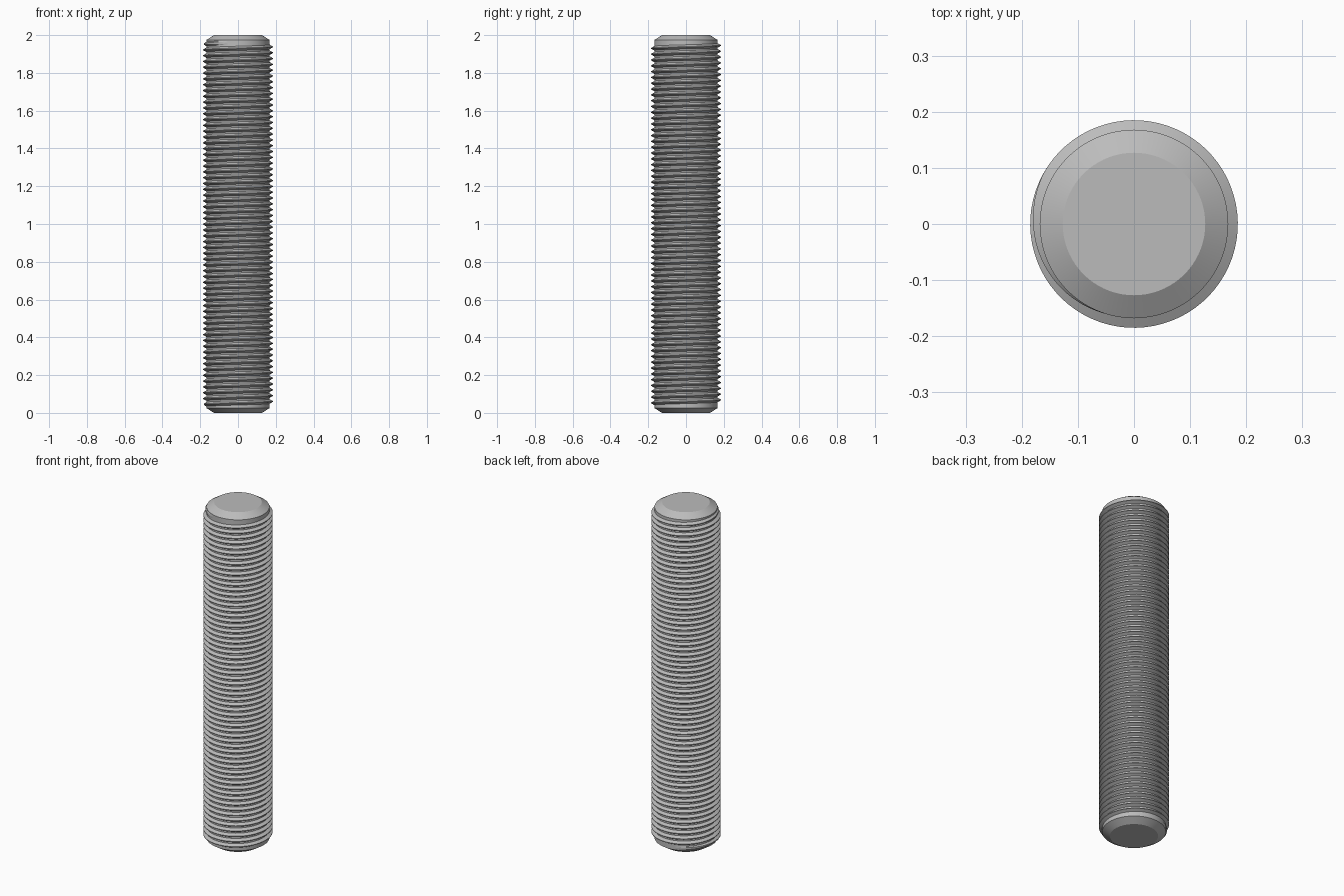
import bpy, bmesh, math

cube = bpy.data.objects.get("Cube")
if cube:
    bpy.data.objects.remove(cube)

LENGTH, CORE_R, CREST_R, TIP_R, CHAMFER = 2.0, 0.168, 0.185, 0.127, 0.026
PITCH, TURNS, STEPS = 2 / 65, 62.4, 72
START_Z, START_ANGLE, TAPER = 0.039, math.radians(106), 0.28

steel = bpy.data.materials.new("grey steel")
steel.use_nodes = True
grey = (0.5, 0.5, 0.5, 1)
steel.diffuse_color = grey
steel.node_tree.nodes["Principled BSDF"].inputs["Base Color"].default_value = grey


def finish(bm, name):
    """Turn a bmesh into a shaded object with sharp edges kept."""
    bmesh.ops.recalc_face_normals(bm, faces=bm.faces)
    mesh = bpy.data.meshes.new(name)
    bm.to_mesh(mesh)
    bm.free()
    mesh.materials.append(steel)
    obj = bpy.data.objects.new(name, mesh)
    bpy.context.collection.objects.link(obj)
    bpy.ops.object.select_all(action="DESELECT")
    obj.select_set(True)
    bpy.context.view_layer.objects.active = obj
    bpy.ops.object.shade_smooth_by_angle(angle=math.radians(20))
    return obj


def bridge(bm, a, b):
    for i in range(len(a)):
        j = (i + 1) % len(a)
        bm.faces.new((a[i], a[j], b[j], b[i]))


# Rod core: a cylinder with a chamfer at each end
bm = bmesh.new()
rings = []
for r, z in ((TIP_R, 0), (CORE_R, CHAMFER), (CORE_R, LENGTH - CHAMFER), (TIP_R, LENGTH)):
    angles = [math.tau * i / STEPS for i in range(STEPS)]
    rings.append([bm.verts.new((r * math.cos(a), r * math.sin(a), z)) for a in angles])
for low, high in zip(rings, rings[1:]):
    bridge(bm, low, high)
bm.faces.new(rings[0])
bm.faces.new(rings[-1])
finish(bm, "rod_core")

# Helical thread: a trapezoid swept upwards, fading into the core at both ends
bm = bmesh.new()
count = round(TURNS * STEPS)
previous = None
for i in range(count + 1):
    turn = i / STEPS
    fade = max(0.02, min(1, turn / TAPER, (count - i) / STEPS / TAPER))
    a = START_ANGLE + math.tau * turn
    z = START_Z + PITCH * turn
    crest = CORE_R + (CREST_R - CORE_R) * fade
    base = CORE_R - 0.001
    half_base, half_crest = PITCH * 0.39, PITCH * 0.0625
    half_crest += (half_base - half_crest) * (1 - fade) * 0.5
    section = [bm.verts.new((r * math.cos(a), r * math.sin(a), z + dz))
               for r, dz in ((base, -half_base), (crest, -half_crest),
                             (crest, half_crest), (base, half_base))]
    if previous:
        bridge(bm, previous, section)
    else:
        bm.faces.new(section)
    previous = section
bm.faces.new(previous)
finish(bm, "screw_thread")
